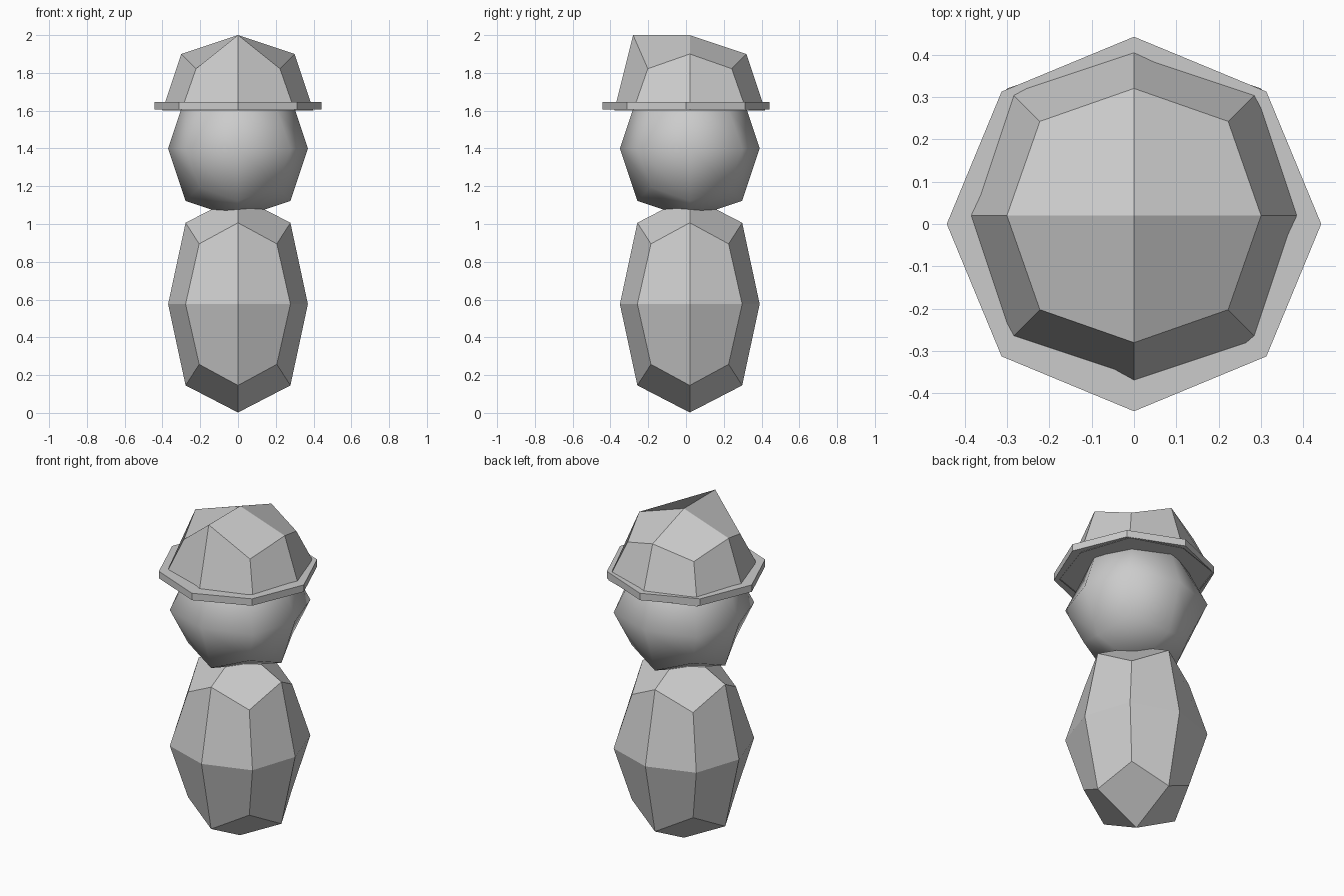
import bpy, bmesh, math

if "Cube" in bpy.data.objects:
    bpy.data.objects.remove(bpy.data.objects["Cube"])


def blob(name, loc, size, smooth=False):
    """Cube rounded by one Catmull-Clark step: 24 quads, face centres lie at +-size."""
    bpy.ops.mesh.primitive_cube_add(size=2, location=(0, 0, 0))
    ob = bpy.context.object
    ob.name = name
    mod = ob.modifiers.new("Round", 'SUBSURF')
    mod.levels = mod.render_levels = 1
    mod.use_limit_surface = False
    bpy.ops.object.modifier_apply(modifier=mod.name)
    # normalise so the poles sit exactly at the requested half-size
    top = max(v.co.z for v in ob.data.vertices)
    for v in ob.data.vertices:
        v.co = [c / top * s + o for c, s, o in zip(v.co, size, loc)]
    for p in ob.data.polygons:
        p.use_smooth = smooth
    return ob


Y = 0.02

# Body and head
blob("body", (0, Y, 0.576), (0.37, 0.37, 0.574))
blob("head", (0, Y, 1.40), (0.37, 0.37, 0.37), smooth=True)

# Hat crown: upper half of a blob, front rim point pulled up to a peak
crown = blob("hat_crown", (0, Y, 1.60), (0.40, 0.40, 0.40))
bm = bmesh.new()
bm.from_mesh(crown.data)
bmesh.ops.delete(bm, geom=[v for v in bm.verts if v.co.z < 1.59], context='VERTS')
for v in bm.verts:
    if abs(v.co.x) < 0.01 and v.co.y < -0.2 and v.co.z > 1.8:
        v.co.z = 2.0
bm.to_mesh(crown.data)
bm.free()

# Hat brim: thin octagonal disc
bpy.ops.mesh.primitive_cylinder_add(vertices=8, radius=0.442, depth=0.042,
                                    location=(0, 0, 1.626))
bpy.context.object.name = "hat_brim"
